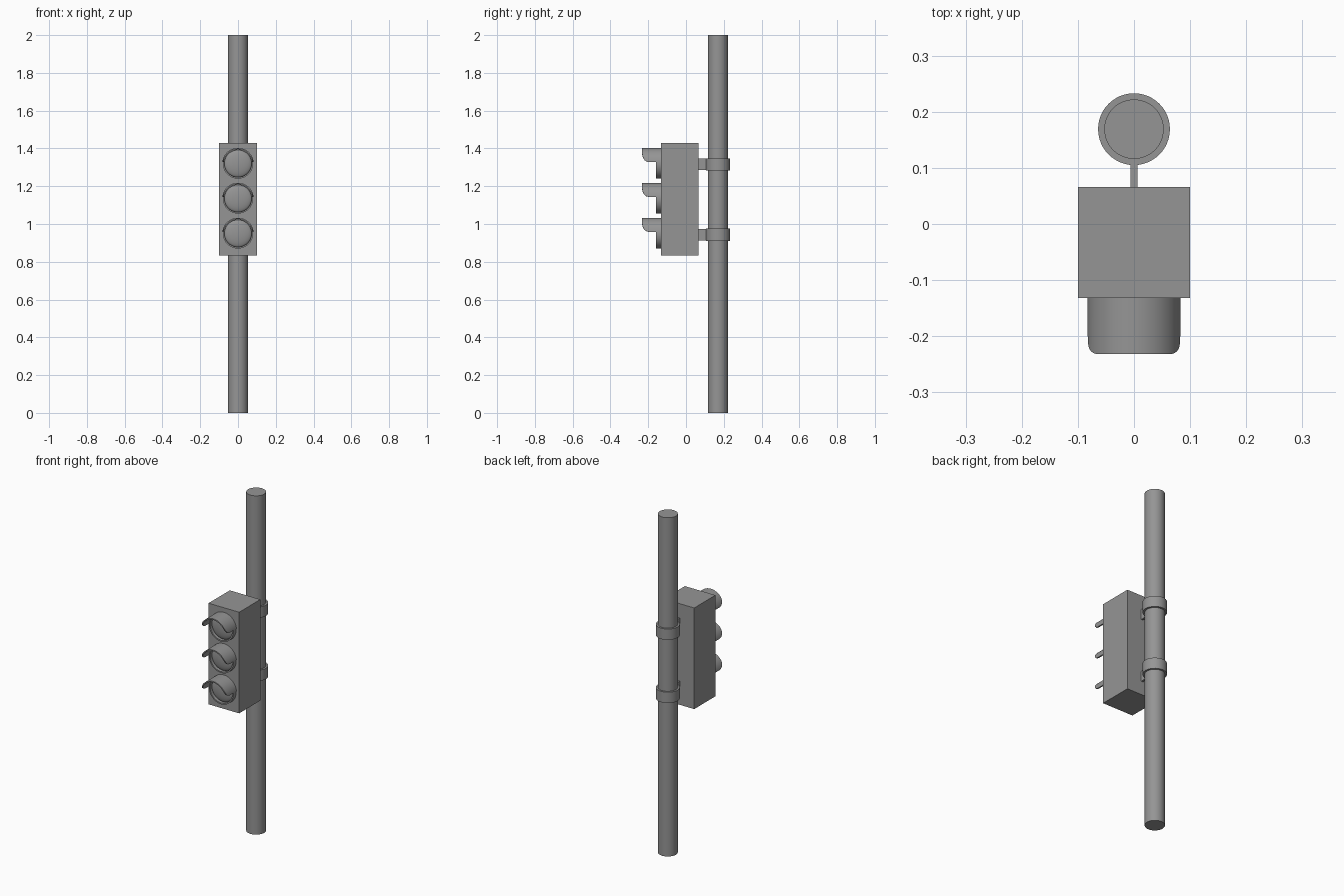
import bpy, bmesh
from math import pi, sin, cos, radians, sqrt
from mathutils import Matrix

if "Cube" in bpy.data.objects:
    bpy.data.objects.remove(bpy.data.objects["Cube"])

grey = bpy.data.materials.new("plain grey")
grey.use_nodes = True
grey.diffuse_color = (0.3, 0.3, 0.3, 1)
grey.node_tree.nodes["Principled BSDF"].inputs["Base Color"].default_value = (0.3, 0.3, 0.3, 1)


def finish(name, bm):
    bmesh.ops.recalc_face_normals(bm, faces=bm.faces)
    mesh = bpy.data.meshes.new(name)
    bm.to_mesh(mesh)
    bm.free()
    mesh.materials.append(grey)
    obj = bpy.data.objects.new(name, mesh)
    bpy.context.collection.objects.link(obj)
    bpy.ops.object.select_all(action="DESELECT")
    obj.select_set(True)
    bpy.context.view_layer.objects.active = obj
    bpy.ops.object.shade_smooth_by_angle(angle=radians(35))


def box(name, lo, hi):
    bm = bmesh.new()
    bmesh.ops.create_cube(bm, size=1)
    for v in bm.verts:
        v.co = [(a + b) / 2 + c * (b - a) for a, b, c in zip(lo, hi, v.co)]
    finish(name, bm)


def lathe(name, profile, centre, tilt=0, closed=False, steps=48):
    """Turn (radius, height) points about z, then tilt about x."""
    bm = bmesh.new()
    vs = [bm.verts.new((r, 0, h)) for r, h in profile]
    pairs = list(zip(vs, vs[1:])) + ([(vs[-1], vs[0])] if closed else [])
    edges = [bm.edges.new(p) for p in pairs]
    bmesh.ops.spin(bm, geom=vs + edges, cent=(0, 0, 0), axis=(0, 0, 1),
                   angle=2 * pi, steps=steps)
    bmesh.ops.remove_doubles(bm, verts=bm.verts, dist=1e-5)
    bm.transform(Matrix.Translation(centre) @ Matrix.Rotation(tilt, 4, "X"))
    finish(name, bm)


def visor(name, z, back=-0.13, front=-0.232, inner=0.076, outer=0.083, steps=48):
    """Half-round hood whose lower front corners are rounded off."""
    start, corner, cut = radians(6), radians(36), 0.034
    bm = bmesh.new()
    rows = []
    for i in range(steps + 1):
        a = start + (pi - 2 * start) * i / steps
        t = min(1, max(0, 1 - (min(a, pi - a) - start) / corner))
        y = front + cut * (1 - sqrt(1 - t * t))
        rows.append([bm.verts.new((r * cos(a), d, z + r * sin(a)))
                     for r, d in ((outer, back), (outer, y), (inner, y), (inner, back))])
    for p, q in zip(rows, rows[1:]):
        for k in range(4):
            n = (k + 1) % 4
            bm.faces.new((p[k], p[n], q[n], q[k]))
    bm.faces.new(rows[0])
    bm.faces.new(rows[-1])
    finish(name, bm)


# Pole and signal housing
POLE_Y = 0.169
lathe("pole", [(0, 0), (0.053, 0), (0.053, 2), (0, 2)], (0, POLE_Y, 0))
box("signal_housing", (-0.1, -0.132, 0.833), (0.1, 0.066, 1.43))

# Clamps with their mounting arms
for label, z in (("lower", 0.943), ("upper", 1.316)):
    lathe(label + "_clamp", [(0.053, -0.032), (0.064, -0.032), (0.064, 0.032), (0.053, 0.032)],
          (0, POLE_Y, z), closed=True)
    box(label + "_mounting_arm", (-0.006, 0.06, z - 0.03), (0.006, 0.112, z + 0.03))

# Lamps: rim, domed lens and hood
dome = [(0.073 * cos(a), 0.005 + 0.018 * sin(a)) for a in (pi / 2 * i / 10 for i in range(11))]
for label, z in (("bottom", 0.95), ("middle", 1.135), ("top", 1.32)):
    lathe(label + "_lamp_rim", [(0.072, -0.005), (0.08, -0.005), (0.08, 0.026), (0.072, 0.026)],
          (0, -0.132, z), tilt=pi / 2, closed=True)
    lathe(label + "_lens", dome, (0, -0.132, z), tilt=pi / 2)
    visor(label + "_visor", z)
